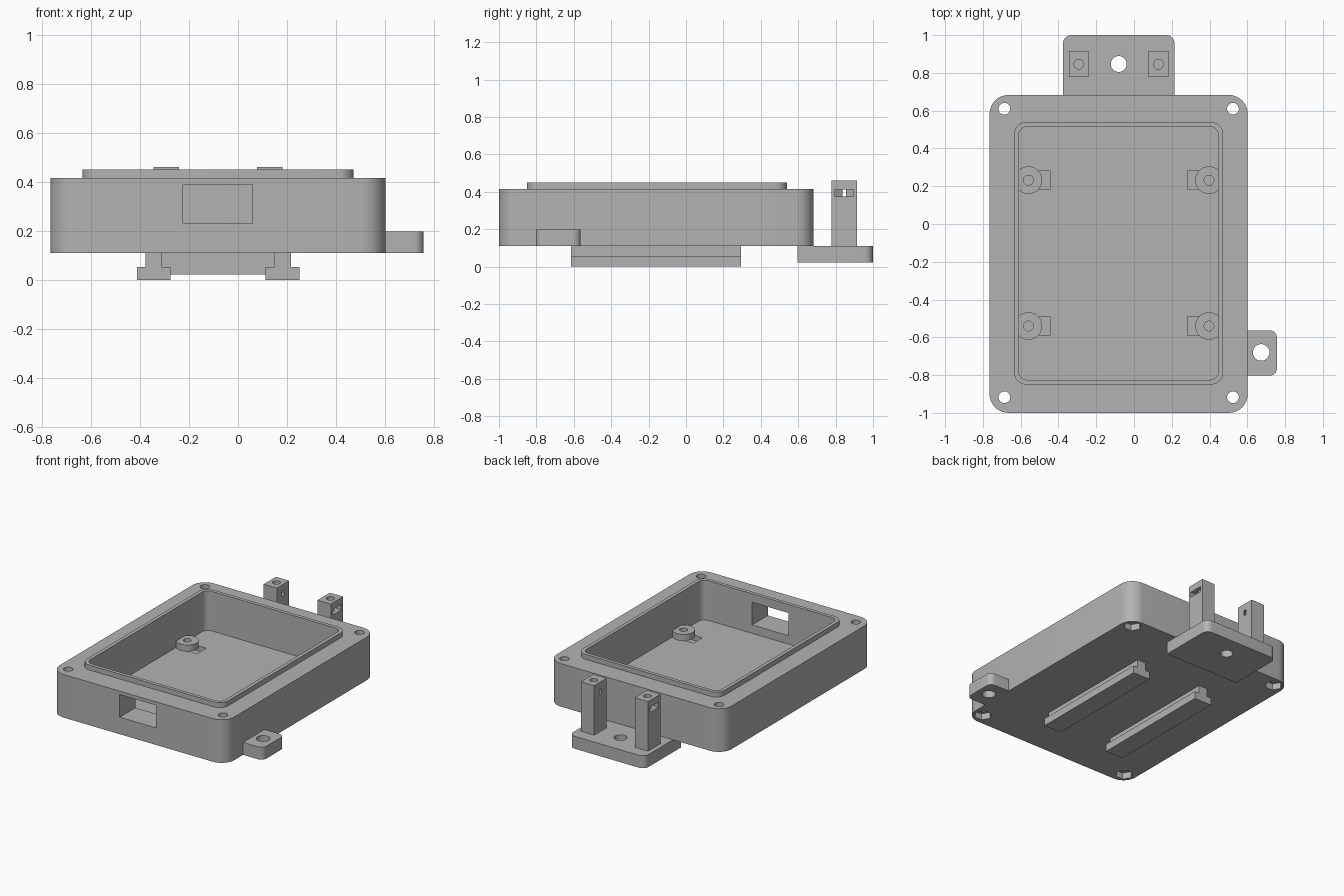
import bpy
import bmesh
from math import cos, sin, pi, radians

cube = bpy.data.objects.get("Cube")
if cube:
    bpy.data.objects.remove(cube)

grey = bpy.data.materials.new("plain grey")
grey.use_nodes = True
COLOR = (0.45, 0.45, 0.45, 1)
grey.diffuse_color = COLOR
grey.node_tree.nodes["Principled BSDF"].inputs["Base Color"].default_value = COLOR


def rounded(x0, x1, y0, y1, front=0.0, back=None):
    """Rectangle outline with separate front and back corner radii."""
    back = front if back is None else back
    points = []
    for x, y, sx, sy, r, start in ((x1, y1, -1, -1, back, 0), (x0, y1, 1, -1, back, 90),
                                   (x0, y0, 1, 1, front, 180), (x1, y0, -1, 1, front, 270)):
        if r == 0:
            points.append((x, y))
            continue
        for i in range(9):
            a = radians(start + 90 * i / 8)
            points.append((x + sx * r + r * cos(a), y + sy * r + r * sin(a)))
    return points


def circle(x, y, r, sides=32):
    return [(x + r * cos(2 * pi * i / sides), y + r * sin(2 * pi * i / sides))
            for i in range(sides)]


def nut_slot(x, y, side, reach):
    """Half hexagon that continues as a straight slot towards side."""
    r = 0.058
    points = [(x + side * r * cos(radians(a)), y + r * sin(radians(a)))
              for a in (120, 180, 240)]
    half = r * sin(radians(60))
    return points + [(x + side * reach, y - half), (x + side * reach, y + half)]


def prism(name, outline, z0, z1):
    bm = bmesh.new()
    face = bm.faces.new([bm.verts.new((x, y, z0)) for x, y in outline])
    top = bmesh.ops.extrude_face_region(bm, geom=[face])["geom"]
    bmesh.ops.translate(bm, vec=(0, 0, z1 - z0),
                        verts=[v for v in top if isinstance(v, bmesh.types.BMVert)])
    bmesh.ops.recalc_face_normals(bm, faces=bm.faces)
    mesh = bpy.data.meshes.new(name)
    bm.to_mesh(mesh)
    bm.free()
    mesh.materials.append(grey)
    ob = bpy.data.objects.new(name, mesh)
    bpy.context.collection.objects.link(ob)
    return ob


def finish(ob, cuts=(), joins=()):
    """Apply boolean cuts and unions, then shade with sharp edges."""
    tools = []
    for operation, shapes in (("UNION", joins), ("DIFFERENCE", cuts)):
        for shape in shapes:
            tool = prism("cutter", *shape)
            tool.hide_render = True
            mod = ob.modifiers.new("boolean", "BOOLEAN")
            mod.operation, mod.solver, mod.object = operation, "EXACT", tool
            tools.append(tool)
    if tools:
        graph = bpy.context.evaluated_depsgraph_get()
        mesh = bpy.data.meshes.new_from_object(ob.evaluated_get(graph))
        ob.modifiers.clear()
        ob.data = mesh
        for tool in tools:
            bpy.data.objects.remove(tool)
    bpy.ops.object.select_all(action="DESELECT")
    ob.select_set(True)
    bpy.context.view_layer.objects.active = ob
    bpy.ops.object.shade_smooth_by_angle(angle=radians(30))


BASE, FLOOR, RIM, LIP = 0.11, 0.17, 0.415, 0.45
MID = -0.081
bosses = [(MID + s * 0.478, y, -s) for s in (-1, 1) for y in (-0.54, 0.232)]
screws = [(MID + s * 0.605, y) for s in (-1, 1) for y in (-0.917, 0.61)]

# Enclosure: tray with sealing lip, window, screw holes and nut pockets
cuts = [(rounded(-0.61, 0.447, -0.825, 0.515, 0.045), FLOOR, 0.6),
        (rounded(-0.225, 0.06, -1.1, -0.75), 0.23, 0.39)]
for x, y in screws:
    cuts += [(circle(x, y, 0.031), 0, 0.6), (circle(x, y, 0.058, 6), 0, BASE + 0.045)]
for x, y, side in bosses:
    cuts.append((nut_slot(x, y, side, 0.113), FLOOR - 0.037, FLOOR + 0.01))
lip = (rounded(-0.635, 0.472, -0.85, 0.54, 0.065), RIM - 0.1, LIP)
finish(prism("enclosure_tray", rounded(-0.765, 0.602, -1, 0.683, 0.1), BASE, RIM), cuts, [lip])

# Board standoffs
for x, y, side in bosses:
    finish(prism("board_standoff", circle(x, y, 0.073), FLOOR, FLOOR + 0.045),
           [(circle(x, y, 0.026), 0, 0.6)])

# Side mounting tab: rounded only on its outer end
tab = rounded(0.52, 0.757, -0.803, -0.563, 0.04)
tab = [(0.52, -0.563) if (x < 0.57 and y > -0.6) else
       (0.52, -0.803) if (x < 0.57 and y < -0.76) else (x, y) for x, y in tab]
tab = list(dict.fromkeys(tab))
finish(prism("side_tab", tab, BASE, 0.198), [(circle(0.673, -0.68, 0.044), 0, 0.6)])

# Rear bracket plate
finish(prism("rear_plate", rounded(-0.376, 0.215, 0.595, 1, 0, 0.045), 0.022, BASE),
       [(circle(MID, 0.847, 0.042), 0, 0.6)])

# Rear posts with a screw hole and an outward nut slot
for side in (-1, 1):
    x, y = MID + side * 0.211, 0.846
    finish(prism("rear_post", rounded(x - 0.052, x + 0.052, y - 0.069, y + 0.069),
                 BASE - 0.01, 0.46),
           [(circle(x, y, 0.026), 0.32, 0.6), (nut_slot(x, y, side, 0.1), 0.375, 0.412)])

# T-shaped mounting rails underneath
for side in (-1, 1):
    x = MID + side * 0.263
    finish(prism("rail_foot", rounded(x - 0.069, x + 0.069, -0.615, 0.295), 0, 0.053))
    finish(prism("rail_stem", rounded(x - 0.034, x + 0.034, -0.615, 0.295), 0.053, BASE + 0.01))
